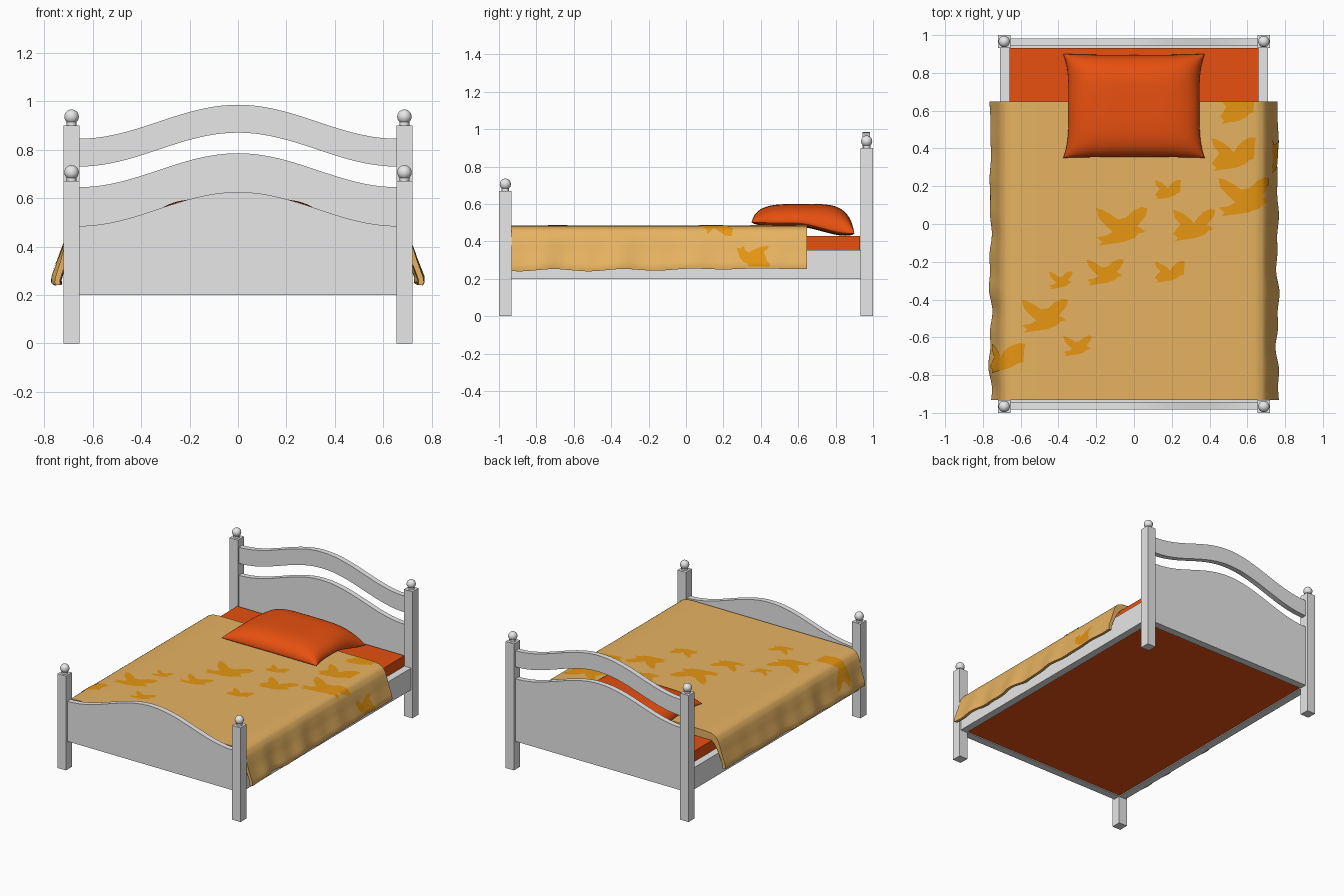
import bpy, bmesh, math
from mathutils import Vector

if "Cube" in bpy.data.objects:
    bpy.data.objects.remove(bpy.data.objects["Cube"])


def material(name, rgb):
    m = bpy.data.materials.new(name)
    m.diffuse_color = (*rgb, 1)
    m.use_nodes = True
    m.node_tree.nodes["Principled BSDF"].inputs["Base Color"].default_value = m.diffuse_color
    return m


GREY = material("grey paint", (0.8, 0.8, 0.8))
ORANGE = material("orange red fabric", (0.8, 0.08, 0.005))
TAN = material("tan blanket", (0.8, 0.45, 0.12))
AMBER = material("amber print", (0.8, 0.305, 0.006))


def finish(bm, name, mat, smooth=None, recalc=True):
    if recalc:
        bmesh.ops.recalc_face_normals(bm, faces=bm.faces[:])
    me = bpy.data.meshes.new(name)
    bm.to_mesh(me)
    bm.free()
    ob = bpy.data.objects.new(name, me)
    bpy.context.collection.objects.link(ob)
    me.materials.append(mat)
    if smooth:
        bpy.ops.object.select_all(action='DESELECT')
        ob.select_set(True)
        bpy.context.view_layer.objects.active = ob
        bpy.ops.object.shade_smooth_by_angle(angle=math.radians(smooth))
    return ob


def add_box(bm, x0, x1, y0, y1, z0, z1):
    vs = bmesh.ops.create_cube(bm, size=1)["verts"]
    for v in vs:
        v.co = ((x0 + x1) / 2 + v.co.x * (x1 - x0),
                (y0 + y1) / 2 + v.co.y * (y1 - y0),
                (z0 + z1) / 2 + v.co.z * (z1 - z0))


def box(name, mat, *dims):
    bm = bmesh.new()
    add_box(bm, *dims)
    return finish(bm, name, mat)


def smoothstep(a, b, t):
    t = min(max((t - a) / (b - a), 0), 1)
    return t * t * (3 - 2 * t)


# Posts with neck and ball finial
def post(name, x, y, top):
    bm = bmesh.new()
    add_box(bm, x - 0.033, x + 0.033, y - 0.034, y + 0.034, 0, top)
    neck = bmesh.ops.create_cone(bm, cap_ends=True, segments=20, radius1=0.02,
                                 radius2=0.02, depth=0.03)["verts"]
    bmesh.ops.translate(bm, verts=neck, vec=(x, y, top + 0.005))
    ball = bmesh.ops.create_uvsphere(bm, u_segments=24, v_segments=14, radius=0.03)["verts"]
    bmesh.ops.translate(bm, verts=ball, vec=(x, y, top + 0.036))
    finish(bm, name, GREY, 35)


for label, sx in (("left", -1), ("right", 1)):
    post("front_post_" + label, sx * 0.687, -0.966, 0.67)
    post("back_post_" + label, sx * 0.687, 0.966, 0.90)
    box("side_rail_" + label, GREY, *sorted((sx * 0.657, sx * 0.71)), -0.94, 0.94, 0.20, 0.355)


# Boards with a wavy crest
def wave(base):
    return [(x, base + 0.07 * (1 + math.cos(math.pi * x / 0.657)))
            for x in (-0.657 + 1.314 * i / 40 for i in range(41))]


def board(name, lower, upper, y0, y1):
    bm = bmesh.new()
    f = bm.faces.new([bm.verts.new((x, y0, z)) for x, z in lower + upper[::-1]])
    ext = bmesh.ops.extrude_face_region(bm, geom=[f])["geom"]
    bmesh.ops.translate(bm, verts=[g for g in ext if isinstance(g, bmesh.types.BMVert)],
                        vec=(0, y1 - y0, 0))
    finish(bm, name, GREY, 30)


flat = [(-0.657, 0.20), (0.657, 0.20)]
board("footboard", flat, wave(0.485), -0.983, -0.945)
board("headboard_panel", flat, wave(0.645), 0.945, 0.983)
board("headboard_top_rail", wave(0.73), wave(0.845), 0.945, 0.983)
box("end_rail_front", GREY, -0.657, 0.657, -0.955, -0.93, 0.20, 0.355)
box("end_rail_back", GREY, -0.657, 0.657, 0.93, 0.955, 0.20, 0.355)
box("mattress", ORANGE, -0.658, 0.658, -0.931, 0.931, 0.207, 0.43)

# Blanket surface: s is the distance across the cloth from the middle
DRAPE = [Vector(p) for p in ((0.6, 0.485), (0.65, 0.481), (0.685, 0.466), (0.707, 0.435),
                             (0.72, 0.395), (0.732, 0.35), (0.747, 0.305), (0.757, 0.275),
                             (0.756, 0.252))]
S_MAX = 0.6 + sum((b - a).length for a, b in zip(DRAPE, DRAPE[1:]))


def cloth(s, y):
    side, s = (1 if s >= 0 else -1), abs(s)
    p, t = Vector((s, 0.485)), Vector((1, 0))
    d = s - 0.6
    if d > 0:
        for a, b in zip(DRAPE, DRAPE[1:]):
            t = (b - a).normalized()
            p = a + t * d
            if d <= (b - a).length:
                break
            d -= (b - a).length
    w = smoothstep(0.66, S_MAX, s)
    folds = 0.35 + 0.65 * smoothstep(0.4, -0.5, y)
    p.x += w * (0.004 + folds * (0.007 * math.sin(14 * y + side) + 0.005 * math.sin(31 * y)))
    p.y += w * (0.006 - folds * 0.012 + folds * 0.006 * math.sin(17 * y + 1))
    return Vector((side * p.x, y, p.y)), Vector((side * -t.y, 0, t.x))


drop = [0.6 + (S_MAX - 0.6) * i / 24 for i in range(25)]
samples = [-s for s in drop[::-1]] + [-0.6 + 0.1 * i for i in range(1, 12)] + drop
bm = bmesh.new()
rings = []
for j in range(91):
    y = -0.932 + 1.58 * j / 90
    outer, inner = [], []
    for s in samples:
        p, n = cloth(s, y)
        outer.append(bm.verts.new(p))
        thick = 0.058 - 0.036 * smoothstep(0.62, 0.85, abs(s))
        inner.append(bm.verts.new(p - n * thick))
    rings.append(outer + inner[::-1])
for a, b in zip(rings, rings[1:]):
    for i in range(len(a)):
        k = (i + 1) % len(a)
        bm.faces.new((a[i], a[k], b[k], b[i]))
half = len(samples)
for ring in (rings[0], rings[-1]):
    for i in range(half - 1):
        bm.faces.new((ring[i], ring[i + 1], ring[-2 - i], ring[-1 - i]))
finish(bm, "blanket", TAN, 50)

# Printed birds: one outline laid on the cloth at several places
BIRD = ((0, .97), (.12, .93), (.28, .82), (.42, .68), (.5, .54), (.58, .72), (.72, .9),
        (.88, 1), (1, .97), (.98, .8), (.9, .65), (.8, .5), (.88, .46), (.96, .36),
        (.84, .32), (.75, .2), (.55, .1), (.35, .06), (.05, 0), (.12, .1), (0, .22),
        (.2, .26), (.32, .36), (.18, .52), (.05, .72))
PLACES = ((.455, .64, .53, .70), (.41, .645, .28, .46), (.445, .735, .04, .25),
          (.11, .25, .13, .235), (-.20, .07, -.115, .09), (.205, .43, -.09, .08),
          (-.25, -.055, -.325, -.185), (.11, .27, -.31, -.195), (-.45, -.325, -.345, -.25),
          (-.595, -.35, -.575, -.395), (-.375, -.225, -.70, -.59), (-.86, -.575, -.79, -.63),
          (.79, .91, .27, .45))
bm = bmesh.new()
for s0, s1, y0, y1 in PLACES:
    bm.faces.new([bm.verts.new((s0 + (s1 - s0) * u, y0 + (y1 - y0) * v, 0))
                  for u, v in reversed(BIRD)])
bmesh.ops.triangulate(bm, faces=bm.faces[:])


def cut(co, no, clear=False):
    bmesh.ops.bisect_plane(bm, geom=bm.verts[:] + bm.edges[:] + bm.faces[:],
                           plane_co=co, plane_no=no, clear_outer=clear)


cut((0, 0.646, 0), (0, 1, 0), True)
for s in drop[:-1]:
    cut((s, 0, 0), (1, 0, 0))
    cut((-s, 0, 0), (1, 0, 0))
for i in range(40):
    cut((0, -0.8 + i * 0.036, 0), (0, 1, 0))
for v in bm.verts:
    p, n = cloth(v.co.x, v.co.y)
    v.co = p + n * 0.003
finish(bm, "blanket_bird_print", AMBER, 50, recalc=False)

# Pillow: puffed grid with flared corners, resting over the blanket edge
N = 40
bm = bmesh.new()
layers = []
for top in (True, False):
    grid = []
    for j in range(N + 1):
        v = math.sin(math.pi / 2 * (2 * j / N - 1))
        row = []
        for i in range(N + 1):
            u = math.sin(math.pi / 2 * (2 * i / N - 1))
            x = 0.375 * u * (1 - 0.075 * (1 - v ** 4))
            y = 0.625 + 0.275 * v * (1 - 0.02 * (1 - u * u))
            edge = 0.502 - 0.06 * smoothstep(0.58, 0.90, y)
            puff = max((1 - u ** 4) * (1 - v ** 4), 0) ** 0.5
            z = edge + (0.6 - edge) * puff if top else edge - 0.022 * puff
            row.append(bm.verts.new((x, y, z)))
        grid.append(row)
    for j in range(N):
        for i in range(N):
            bm.faces.new((grid[j][i], grid[j][i + 1], grid[j + 1][i + 1], grid[j + 1][i]))
bmesh.ops.remove_doubles(bm, verts=bm.verts[:], dist=1e-5)
finish(bm, "pillow", ORANGE, 80)
